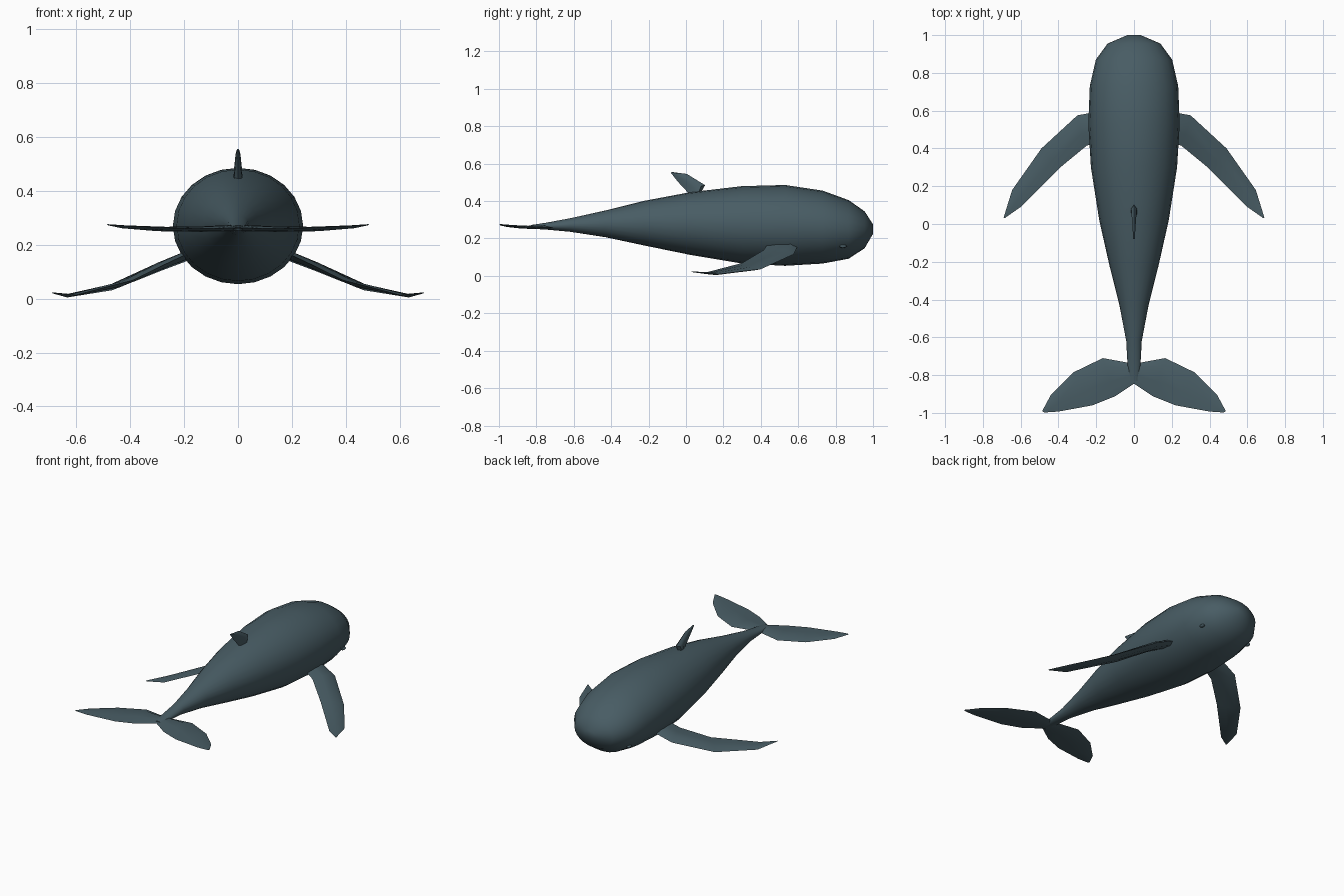
import bpy, bmesh, math
from mathutils import Vector

if "Cube" in bpy.data.objects:
    bpy.data.objects.remove(bpy.data.objects["Cube"])

skin = bpy.data.materials.new("slate_skin")
skin.diffuse_color = (0.065, 0.108, 0.128, 1)
skin.use_nodes = True
skin.node_tree.nodes["Principled BSDF"].inputs["Base Color"].default_value = skin.diffuse_color


def loft(name, rings, angle=50, mirrored=False):
    """Skin a list of equal-length vertex rings and cap both ends."""
    bm = bmesh.new()
    n = len(rings[0])
    rows = [[bm.verts.new(p) for p in ring] for ring in rings]
    for a, b in zip(rows, rows[1:]):
        for i in range(n):
            j = (i + 1) % n
            bm.faces.new((a[i], a[j], b[j], b[i]))
    bm.faces.new(rows[0][::-1])
    bm.faces.new(rows[-1])
    bmesh.ops.recalc_face_normals(bm, faces=bm.faces)
    me = bpy.data.meshes.new(name)
    bm.to_mesh(me)
    bm.free()
    me.materials.append(skin)
    ob = bpy.data.objects.new(name, me)
    bpy.context.collection.objects.link(ob)
    bpy.ops.object.select_all(action='DESELECT')
    ob.select_set(True)
    bpy.context.view_layer.objects.active = ob
    bpy.ops.object.shade_smooth_by_angle(angle=math.radians(angle))
    if mirrored:
        ob.modifiers.new("mirror", 'MIRROR').use_mirror_merge = False
    return ob


def blade(stations, axis):
    """Lens sections: (leading point, trailing point, half thickness)."""
    rings = []
    for lead, trail, t in stations:
        lead, trail, up = Vector(lead), Vector(trail), Vector(axis) * t
        a, b = lead.lerp(trail, 0.2), lead.lerp(trail, 0.6)
        rings.append([lead, a + up, b + up * 0.8, trail, b - up * 0.8, a - up])
    return rings


# Body: y, half width, top z, bottom z
sections = [(1.0, 0.035, 0.275, 0.225), (0.955, 0.14, 0.345, 0.148),
            (0.87, 0.202, 0.405, 0.092), (0.73, 0.234, 0.456, 0.066),
            (0.53, 0.242, 0.486, 0.054), (0.30, 0.228, 0.48, 0.066),
            (0.02, 0.184, 0.447, 0.113), (-0.22, 0.13, 0.402, 0.162),
            (-0.43, 0.077, 0.35, 0.207), (-0.62, 0.041, 0.308, 0.236),
            (-0.75, 0.034, 0.284, 0.248), (-0.83, 0.025, 0.272, 0.255)]
N = 24
loft("body", [[(w * math.cos(2 * math.pi * i / N), y,
                (zt + zb) / 2 + (zt - zb) / 2 * math.sin(2 * math.pi * i / N))
               for i in range(N)] for y, w, zt, zb in sections], 60)

# Pectoral fins, swept back and drooping
loft("pectoral_fins", blade([
    ((0.17, 0.60, 0.165), (0.17, 0.44, 0.175), 0.018),
    ((0.30, 0.575, 0.115), (0.25, 0.415, 0.138), 0.016),
    ((0.49, 0.40, 0.036), (0.39, 0.30, 0.069), 0.011),
    ((0.645, 0.18, 0.01), (0.60, 0.09, 0.014), 0.006),
    ((0.69, 0.035, 0.022), (0.686, 0.03, 0.022), 0.002)], (0.25, 0, 1)),
    mirrored=True)

# Tail flukes
loft("tail_flukes", blade([
    ((0.0, -0.74, 0.262), (0.0, -0.845, 0.264), 0.012),
    ((0.165, -0.71, 0.258), (0.10, -0.912, 0.26), 0.010),
    ((0.32, -0.785, 0.258), (0.22, -0.96, 0.262), 0.008),
    ((0.44, -0.905, 0.266), (0.40, -0.993, 0.27), 0.005),
    ((0.486, -0.99, 0.275), (0.475, -0.998, 0.275), 0.002)], (0, 0, 1)),
    mirrored=True)

# Dorsal fin, leaning backward
loft("dorsal_fin", blade([
    ((0, 0.075, 0.435), (0, 0.02, 0.435), 0.017),
    ((0, 0.102, 0.485), (0, -0.005, 0.462), 0.015),
    ((0, 0.005, 0.545), (0, -0.045, 0.505), 0.009),
    ((0, -0.078, 0.556), (0, -0.08, 0.55), 0.004)], (1, 0, 0)))

# Eyes: small skin bumps low on the head
rings = []
for k in range(1, 6):
    a = math.pi * k / 6
    rings.append([(0.176 + 0.012 * math.cos(a),
                   0.84 + 0.02 * math.sin(a) * math.cos(i * math.pi / 4),
                   0.158 + 0.009 * math.sin(a) * math.sin(i * math.pi / 4))
                  for i in range(8)])
loft("eyes", rings, 60, mirrored=True)
